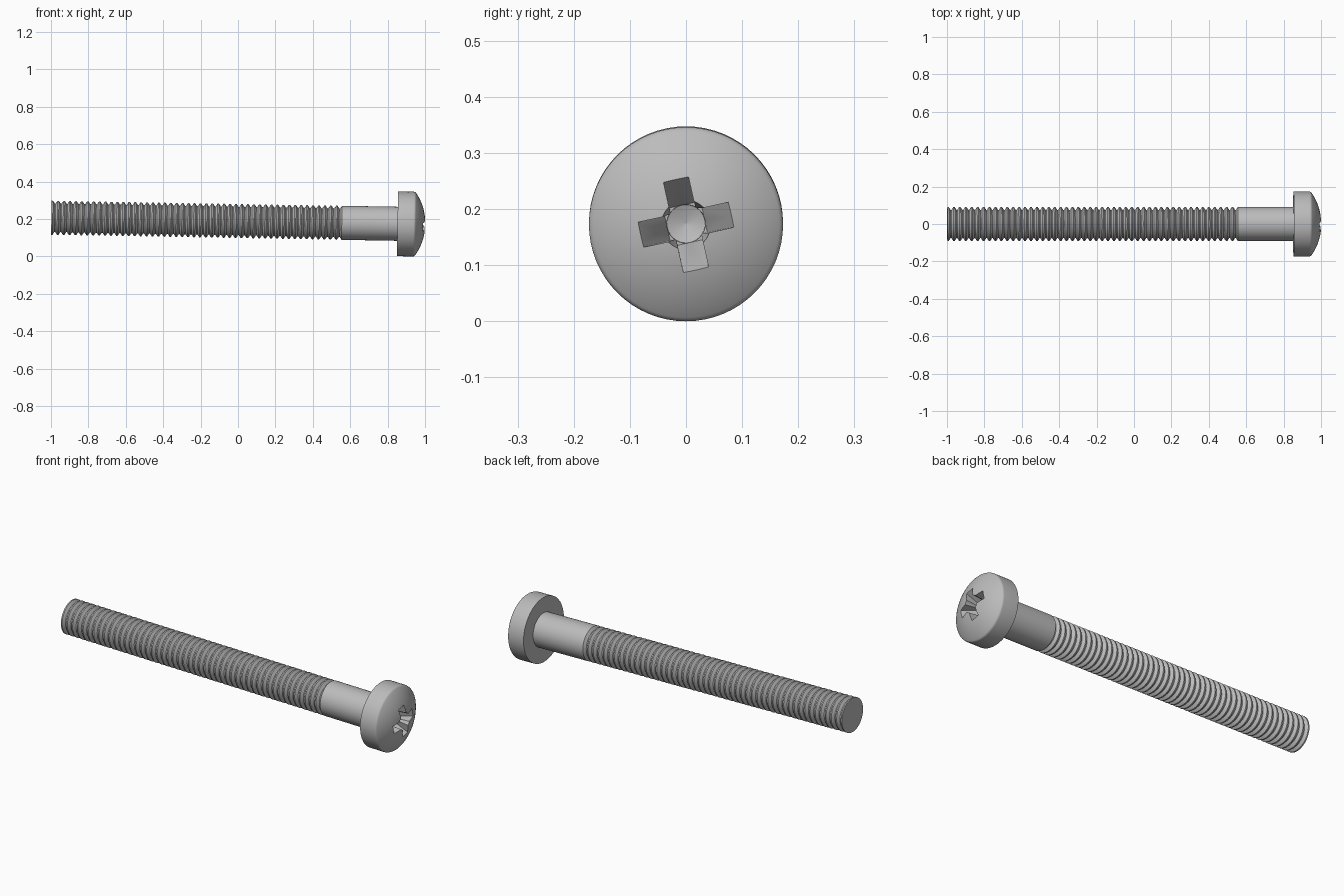
import bpy, bmesh
from math import sin, cos, radians, pi, sqrt
from mathutils import Matrix

cube = bpy.data.objects.get("Cube")
if cube:
    bpy.data.objects.remove(cube, do_unlink=True)

steel = bpy.data.materials.new("grey steel")
steel.use_nodes = True
GREY = (0.5, 0.5, 0.5, 1)
steel.diffuse_color = GREY
steel.node_tree.nodes["Principled BSDF"].inputs["Base Color"].default_value = GREY

SHANK_R, HEAD_R = 0.091, 0.173
LEFT, THREAD_END, HEAD_BACK = -0.998, 0.555, 0.853


def add_object(name, bm):
    bmesh.ops.recalc_face_normals(bm, faces=bm.faces)
    mesh = bpy.data.meshes.new(name)
    bm.to_mesh(mesh)
    bm.free()
    mesh.materials.append(steel)
    ob = bpy.data.objects.new(name, mesh)
    bpy.context.collection.objects.link(ob)
    return ob


def lathe(name, profile, segments=64):
    """Turn (x, radius) points around the x axis; ends are capped."""
    bm = bmesh.new()
    rings = []
    for x, r in profile:
        rings.append([bm.verts.new((x, r * cos(2 * pi * i / segments), r * sin(2 * pi * i / segments)))
                      for i in range(segments)])
    for a, b in zip(rings, rings[1:]):
        for i in range(segments):
            j = (i + 1) % segments
            bm.faces.new((a[i], a[j], b[j], b[i]))
    bm.faces.new(rings[0])
    bm.faces.new(rings[-1])
    return add_object(name, bm)


def tapered_bar(name, half_width, outline):
    """Prism with an (x, z) outline, extruded across y, turned about x."""
    bm = bmesh.new()
    face = bm.faces.new([bm.verts.new((x, -half_width, z)) for x, z in outline])
    new = bmesh.ops.extrude_face_region(bm, geom=[face])["geom"]
    bmesh.ops.translate(bm, vec=(0, 2 * half_width, 0),
                        verts=[v for v in new if isinstance(v, bmesh.types.BMVert)])
    return add_object(name, bm)


# Threaded part: repeated ridges with sloping flanks
RIDGES, ROOT_R = 49, 0.076
pitch = (THREAD_END - LEFT) / RIDGES
thread = []
for k in range(RIDGES):
    x = LEFT + k * pitch
    thread += [(x, SHANK_R), (x + 0.22 * pitch, SHANK_R),
               (x + 0.54 * pitch, ROOT_R), (x + 0.68 * pitch, ROOT_R)]
thread.append((THREAD_END, SHANK_R))
threaded_shank = lathe("threaded_shank", thread)

# Smooth part under the head
plain_shank = lathe("plain_shank", [(THREAD_END, SHANK_R), (HEAD_BACK + 0.01, SHANK_R)])

# Head: short cylinder, rounded shoulder, shallow dome
TOP, SHOULDER, FILLET = 1.002, 0.938, 0.014
head_profile = [(HEAD_BACK, HEAD_R)]
for i in range(5):
    a = radians(60) * i / 4
    head_profile.append((SHOULDER + FILLET * sin(a), HEAD_R - FILLET * (1 - cos(a))))
edge_x, edge_r = head_profile[-1]
sag = TOP - edge_x
dome_r = (edge_r ** 2 + sag ** 2) / (2 * sag)
for i in range(1, 15):
    r = edge_r * (1 - i / 15)
    head_profile.append((TOP - dome_r + sqrt(dome_r ** 2 - r ** 2), r))
head = lathe("head", head_profile)

# Cross recess: two tapered bars and a conical pit
bar_outline = [(0.9, -0.034), (1.02, -0.099), (1.02, 0.099), (0.9, 0.034)]
cutters = [tapered_bar("slot_cutter", 0.0228, bar_outline) for _ in range(2)]
cutters.append(lathe("pit_cutter", [(0.882, 0.001), (0.895, 0.034), (1.02, 0.046)], 32))
for i, cutter in enumerate(cutters):
    cutter.hide_render = True
    cutter.data.transform(Matrix.Rotation(radians(12.5 + 90 * i), 4, 'X'))
    bpy.context.view_layer.objects.active = head
    mod = head.modifiers.new("recess", 'BOOLEAN')
    mod.operation, mod.solver, mod.object = 'DIFFERENCE', 'EXACT', cutter
    bpy.ops.object.modifier_apply(modifier=mod.name)
    bpy.data.objects.remove(cutter, do_unlink=True)

# Lean the whole screw slightly so the head rim rests on the ground
parts = [threaded_shank, plain_shank, head]
for ob in bpy.context.view_layer.objects:
    ob.select_set(ob in parts)
for ob in parts:
    ob.rotation_euler = (0, radians(1), 0)
    ob.location = (0, 0, 0.1895)
bpy.context.view_layer.objects.active = head
bpy.ops.object.shade_smooth_by_angle(angle=radians(30))
